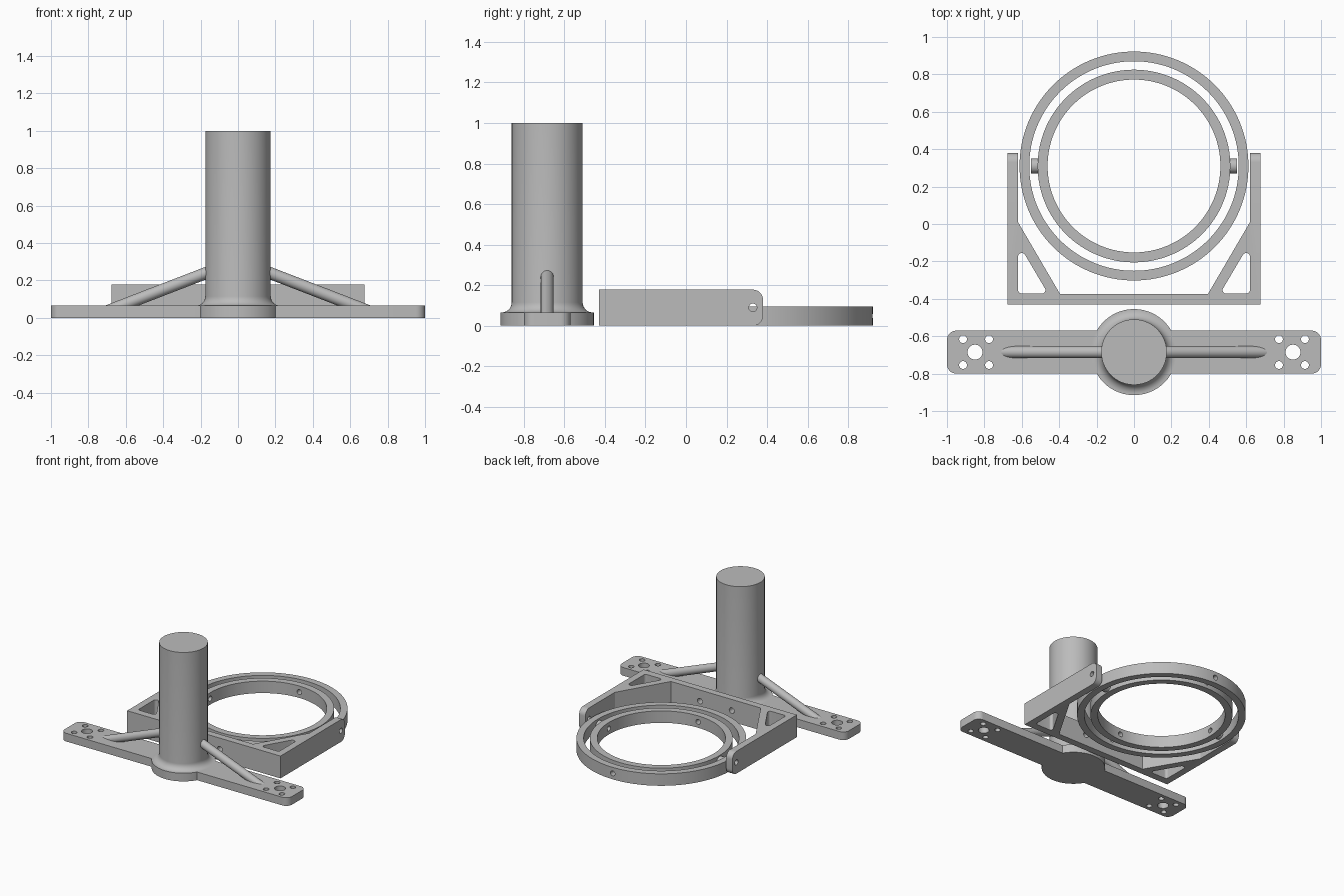
import bpy, bmesh, math
from mathutils import Vector, Matrix

if "Cube" in bpy.data.objects:
    bpy.data.objects.remove(bpy.data.objects["Cube"])

grey = bpy.data.materials.new("plain grey")
grey.diffuse_color = (0.5, 0.5, 0.5, 1)
grey.use_nodes = True
grey.node_tree.nodes["Principled BSDF"].inputs["Base Color"].default_value = grey.diffuse_color


def finish(name, bm):
    bmesh.ops.remove_doubles(bm, verts=bm.verts, dist=1e-5)
    bmesh.ops.recalc_face_normals(bm, faces=bm.faces)
    me = bpy.data.meshes.new(name)
    bm.to_mesh(me)
    bm.free()
    ob = bpy.data.objects.new(name, me)
    me.materials.append(grey)
    bpy.context.collection.objects.link(ob)
    return ob


def rounded(corners, seg=8):
    """Outline from (x, y, radius) corners."""
    out, n = [], len(corners)
    for i, (x, y, r) in enumerate(corners):
        p = Vector((x, y))
        if r == 0:
            out.append(p)
            continue
        a = (Vector(corners[i - 1][:2]) - p).normalized()
        b = (Vector(corners[(i + 1) % n][:2]) - p).normalized()
        half = a.angle(b) / 2
        c = p + (a + b).normalized() * r / math.sin(half)
        s = p + a * r / math.tan(half) - c
        e = p + b * r / math.tan(half) - c
        sweep = s.angle_signed(e)
        for k in range(seg + 1):
            t = -sweep * k / seg
            out.append(c + Matrix.Rotation(t, 2) @ s)
    return out


def prism(name, outline, z0, z1, matrix=Matrix()):
    bm = bmesh.new()
    f = bm.faces.new([bm.verts.new((p[0], p[1], z0)) for p in outline])
    ext = bmesh.ops.extrude_face_region(bm, geom=[f])["geom"]
    vs = [v for v in ext if isinstance(v, bmesh.types.BMVert)]
    bmesh.ops.translate(bm, verts=vs, vec=(0, 0, z1 - z0))
    bm.transform(matrix)
    return finish(name, bm)


def rod(name, a, b, r, seg=32):
    a, b = Vector(a), Vector(b)
    d = b - a
    bm = bmesh.new()
    m = Matrix.Translation((a + b) / 2) @ d.to_track_quat("Z", "Y").to_matrix().to_4x4()
    bmesh.ops.create_cone(bm, cap_ends=True, segments=seg, radius1=r, radius2=r,
                          depth=d.length, matrix=m)
    return finish(name, bm)


def lathe(name, profile, centre, seg=96, closed=False):
    bm = bmesh.new()
    vs = [bm.verts.new((r, 0, z)) for r, z in profile]
    es = [bm.edges.new(p) for p in zip(vs, vs[1:])]
    if closed:
        es.append(bm.edges.new((vs[-1], vs[0])))
    bmesh.ops.spin(bm, geom=vs + es, cent=(0, 0, 0), axis=(0, 0, 1),
                   angle=math.tau, steps=seg, use_duplicate=False)
    bmesh.ops.translate(bm, verts=bm.verts, vec=centre)
    return finish(name, bm)


def combine(ob, others, op="DIFFERENCE"):
    bpy.context.view_layer.objects.active = ob
    for o in others:
        m = ob.modifiers.new("cut", "BOOLEAN")
        m.operation, m.object, m.solver = op, o, "EXACT"
        bpy.ops.object.modifier_apply(modifier=m.name)
        bpy.data.objects.remove(o)


# Stand: column with foot disc and a concave fillet, joined to the foot plate
CY = -0.685
fillet = [(0.225 - 0.05 * math.sin(t), 0.115 - 0.05 * math.cos(t))
          for t in [math.pi / 2 * k / 8 for k in range(9)]]
stand = lathe("column_and_foot", [(0, 0), (0.23, 0), (0.23, 0.065)] + fillet
              + [(0.175, 1.0), (0, 1.0)], (0, CY, 0))
plate = prism("foot_plate", rounded([(sx * 1.0, CY + sy * 0.115, 0.05) for sx, sy in
                                     ((-1, -1), (1, -1), (1, 1), (-1, 1))]), 0, 0.065)
combine(stand, [plate], "UNION")

# Screw holes at both ends of the foot plate
drills = []
for s in (-1, 1):
    spots = [(0.85, 0, 0.04)] + [(x, y, 0.021) for x in (0.775, 0.914) for y in (-0.069, 0.069)]
    for x, y, r in spots:
        drills.append(rod("drill", (s * x, CY + y, -0.1), (s * x, CY + y, 0.2), r))
combine(stand, drills)

# Sloping braces
for s, side in ((-1, "left"), (1, "right")):
    rod("brace_" + side, (s * 0.705, CY, 0.033), (s * 0.12, CY, 0.259), 0.032)

# U-shaped yoke with corner gussets
half = [(0.675, -0.43), (0.675, 0.382), (0.62, 0.382), (0.62, 0.01), (0.395, -0.375)]
yoke = prism("yoke", half + [(-x, y) for x, y in reversed(half)], 0, 0.178)
cuts = []
for s in (-1, 1):
    # gusset window
    cuts.append(prism("window", rounded([(s * 0.62, -0.372, 0.02), (s * 0.62, -0.155, 0.02),
                                         (s * 0.588, -0.155, 0.02), (s * 0.46, -0.372, 0.018)]),
                      -0.1, 0.3))
    # pivot hole in the arm and mounting hole in the bar
    cuts.append(rod("drill", (s * 0.58, 0.33, 0.089), (s * 0.75, 0.33, 0.089), 0.02))
    cuts.append(rod("drill", (s * 0.14, -0.5, 0.089), (s * 0.14, -0.3, 0.089), 0.022))
combine(yoke, cuts)

# Rounded arm ends: keep only what lies inside a rounded side outline
side_matrix = Matrix(((0, 0, 1, 0), (1, 0, 0, 0), (0, 1, 0, 0), (0, 0, 0, 1)))
envelope = prism("envelope", rounded([(-0.6, -0.001, 0), (0.38, -0.001, 0.05),
                                      (0.38, 0.1775, 0.05), (-0.6, 0.1775, 0)]),
                 -0.9, 0.9, side_matrix)
combine(yoke, [envelope], "INTERSECT")

# Two nested rings, drilled along both axes
RY, RZ, H = 0.31, 0.047, 0.095
for name, r0, r1 in (("outer_ring", 0.56, 0.612), ("inner_ring", 0.462, 0.515)):
    ring = lathe(name, [(r0, 0), (r1, 0), (r1, H), (r0, H)], (0, RY, 0), 128, True)
    if name == "inner_ring":
        # pivot pins
        combine(ring, [rod("pin", (s * 0.49, RY, RZ), (s * 0.552, RY, RZ), 0.04)
                       for s in (-1, 1)], "UNION")
    combine(ring, [rod("drill", (-0.8, RY, RZ), (0.8, RY, RZ), 0.02),
                   rod("drill", (0, RY - 0.8, RZ), (0, RY + 0.8, RZ), 0.02)])

# Smooth the round faces, keep the edges crisp
for ob in bpy.context.scene.objects:
    bpy.ops.object.select_all(action="DESELECT")
    ob.select_set(True)
    bpy.context.view_layer.objects.active = ob
    bpy.ops.object.shade_smooth_by_angle(angle=math.radians(30))
